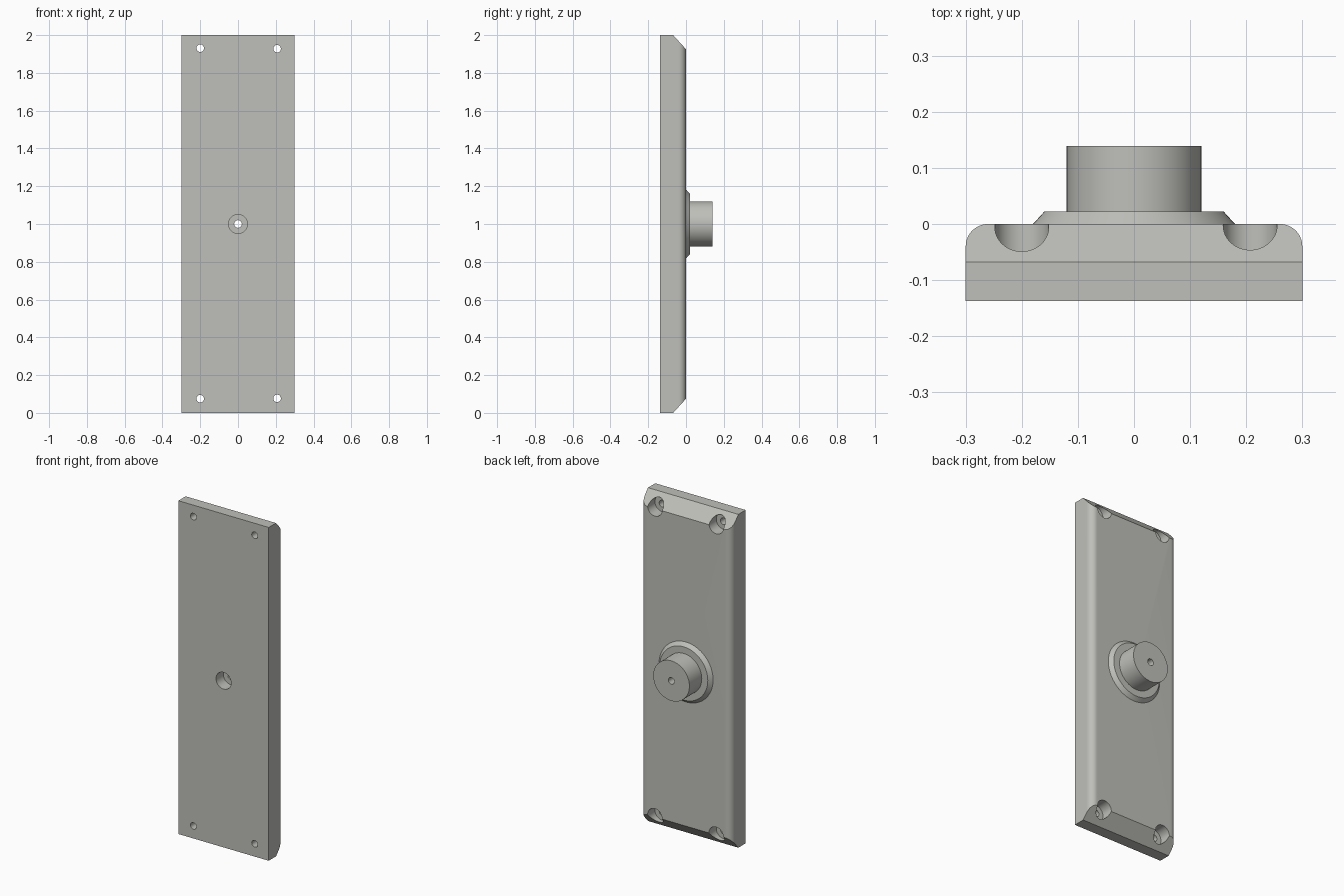
import bpy, bmesh, math
from mathutils import Matrix, Vector

if "Cube" in bpy.data.objects:
    bpy.data.objects.remove(bpy.data.objects["Cube"])

W, BACK, FRONT, H = 0.30, 0.0, -0.137, 2.0

metal = bpy.data.materials.new("warm_grey")
metal.diffuse_color = (0.52, 0.52, 0.49, 1)
metal.use_nodes = True
metal.node_tree.nodes["Principled BSDF"].inputs["Base Color"].default_value = metal.diffuse_color


def make_object(name, bm):
    bmesh.ops.recalc_face_normals(bm, faces=bm.faces)
    mesh = bpy.data.meshes.new(name)
    bm.to_mesh(mesh)
    bm.free()
    mesh.materials.append(metal)
    obj = bpy.data.objects.new(name, mesh)
    bpy.context.collection.objects.link(obj)
    return obj


def smooth(obj):
    bpy.ops.object.select_all(action='DESELECT')
    obj.select_set(True)
    bpy.context.view_layer.objects.active = obj
    bpy.ops.object.shade_smooth_by_angle(angle=math.radians(30))


def cylinder_y(bm, x, z, radius, y0, y1, segments=48):
    """Add a cylinder lying along y."""
    place = Matrix.Translation((x, (y0 + y1) / 2, z)) @ Matrix.Rotation(math.pi / 2, 4, 'X')
    bmesh.ops.create_cone(bm, cap_ends=True, segments=segments, radius1=radius,
                          radius2=radius, depth=y1 - y0, matrix=place)


# Plate: rounded-edge profile extruded upwards
R = 0.04
profile = [(-W, FRONT), (W, FRONT)]
for cx, start in ((W - R, 0), (R - W, 90)):
    for i in range(11):
        a = math.radians(start + 9 * i)
        profile.append((cx + R * math.cos(a), BACK - R + R * math.sin(a)))
bm = bmesh.new()
base = bm.faces.new([bm.verts.new((x, y, 0)) for x, y in profile])
top = bmesh.ops.extrude_face_region(bm, geom=[base])
bmesh.ops.translate(bm, vec=(0, 0, H),
                    verts=[v for v in top["geom"] if isinstance(v, bmesh.types.BMVert)])

# Sloped ends on the back of the plate
for z, s in ((H, 1), (0, -1)):
    cut = bmesh.ops.bisect_plane(bm, geom=bm.verts[:] + bm.edges[:] + bm.faces[:],
                                 plane_co=(0, -0.068, z),
                                 plane_no=Vector((0, 0.075, s * 0.068)).normalized(),
                                 clear_outer=True)
    rim = [e for e in cut["geom_cut"] if isinstance(e, bmesh.types.BMEdge)]
    bmesh.ops.contextual_create(bm, geom=rim)
plate = make_object("plate", bm)

# Holes: wide pockets and narrow through holes
pockets, holes = bmesh.new(), bmesh.new()
for x, z in ((-0.2, 0.075), (0.207, 0.077), (-0.2, 1.931), (0.207, 1.928)):
    cylinder_y(pockets, x, z, 0.048, -0.07, 0.1)
    cylinder_y(holes, x, z, 0.02, -0.2, 0.1, 32)
cylinder_y(pockets, 0, 1, 0.05, -0.2, -0.068)
cylinder_y(holes, 0, 1, 0.02, -0.2, 0.1, 32)
for name, cutter_bm in (("pocket_cutter", pockets), ("hole_cutter", holes)):
    cutter = make_object(name, cutter_bm)
    cutter.hide_render = True
    mod = plate.modifiers.new(name, 'BOOLEAN')
    mod.operation, mod.solver, mod.object = 'DIFFERENCE', 'EXACT', cutter
    bpy.context.view_layer.objects.active = plate
    bpy.ops.object.modifier_apply(modifier=name)
    bpy.data.objects.remove(cutter)
smooth(plate)

# Boss: bevelled collar and bored stub, turned around the y axis
bm = bmesh.new()
outline = [(0.18, 0), (0.16, 0.022), (0.12, 0.022), (0.12, 0.139), (0.02, 0.139), (0.02, 0)]
verts = [bm.verts.new((r, y, 1)) for r, y in outline]
edges = [bm.edges.new(pair) for pair in zip(verts, verts[1:])]
bmesh.ops.spin(bm, geom=verts + edges, cent=(0, 0, 1), axis=(0, 1, 0),
               angle=math.tau, steps=64, use_merge=True)
bmesh.ops.remove_doubles(bm, verts=bm.verts, dist=1e-5)
smooth(make_object("collar_and_stub", bm))
